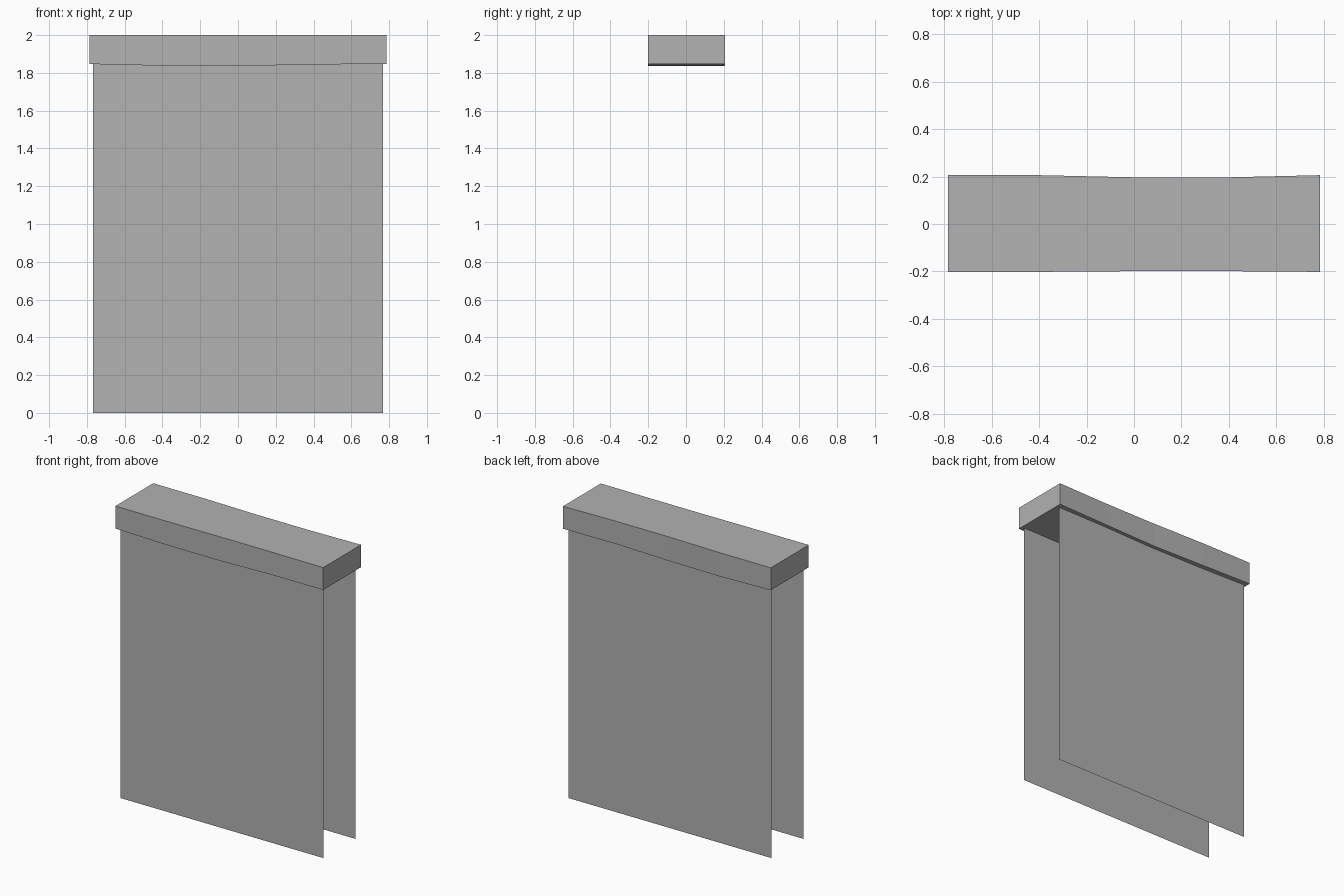
import bpy
import bmesh

cube = bpy.data.objects.get("Cube")
if cube:
    bpy.data.objects.remove(cube, do_unlink=True)

grey = bpy.data.materials.new("plain grey")
grey.use_nodes = True
colour = (0.445, 0.445, 0.445, 1)
grey.diffuse_color = colour
grey.node_tree.nodes["Principled BSDF"].inputs["Base Color"].default_value = colour


def finish(name, bm):
    mesh = bpy.data.meshes.new(name)
    bm.to_mesh(mesh)
    bm.free()
    mesh.materials.append(grey)
    obj = bpy.data.objects.new(name, mesh)
    bpy.context.collection.objects.link(obj)
    return obj


# Top rail: a box section lofted along its length, slightly uneven
# Each station: x, front y, back y, underside z
stations = [
    (-0.785, -0.202, 0.206, 1.847),
    (-0.4, -0.202, 0.206, 1.838),
    (0.0, -0.199, 0.197, 1.836),
    (0.4, -0.199, 0.197, 1.845),
    (0.785, -0.202, 0.206, 1.847),
]
bm = bmesh.new()
rings = []
for x, front, back, low in stations:
    section = [(front, low), (back, low), (back, 2.0), (front, 2.0)]
    rings.append([bm.verts.new((x, y, z)) for y, z in section])
for a, b in zip(rings, rings[1:]):
    for i in range(4):
        j = (i + 1) % 4
        bm.faces.new((a[i], a[j], b[j], b[i]))
bm.faces.new(rings[0])
bm.faces.new(rings[-1])
bmesh.ops.recalc_face_normals(bm, faces=bm.faces)
finish("top_rail", bm)

# Hanging sheets: thin single-surface panels whose tops follow the rail
for name, side in (("front_panel", -1), ("back_panel", 1)):
    bm = bmesh.new()
    columns = []
    for x, _, _, low in stations:
        px = max(-0.767, min(0.767, x))
        columns.append([bm.verts.new((px, side * 0.172, z)) for z in (0, low)])
    for a, b in zip(columns, columns[1:]):
        loop = [a[0], b[0], b[1], a[1]]
        bm.faces.new(loop if side < 0 else loop[::-1])
    finish(name, bm)
